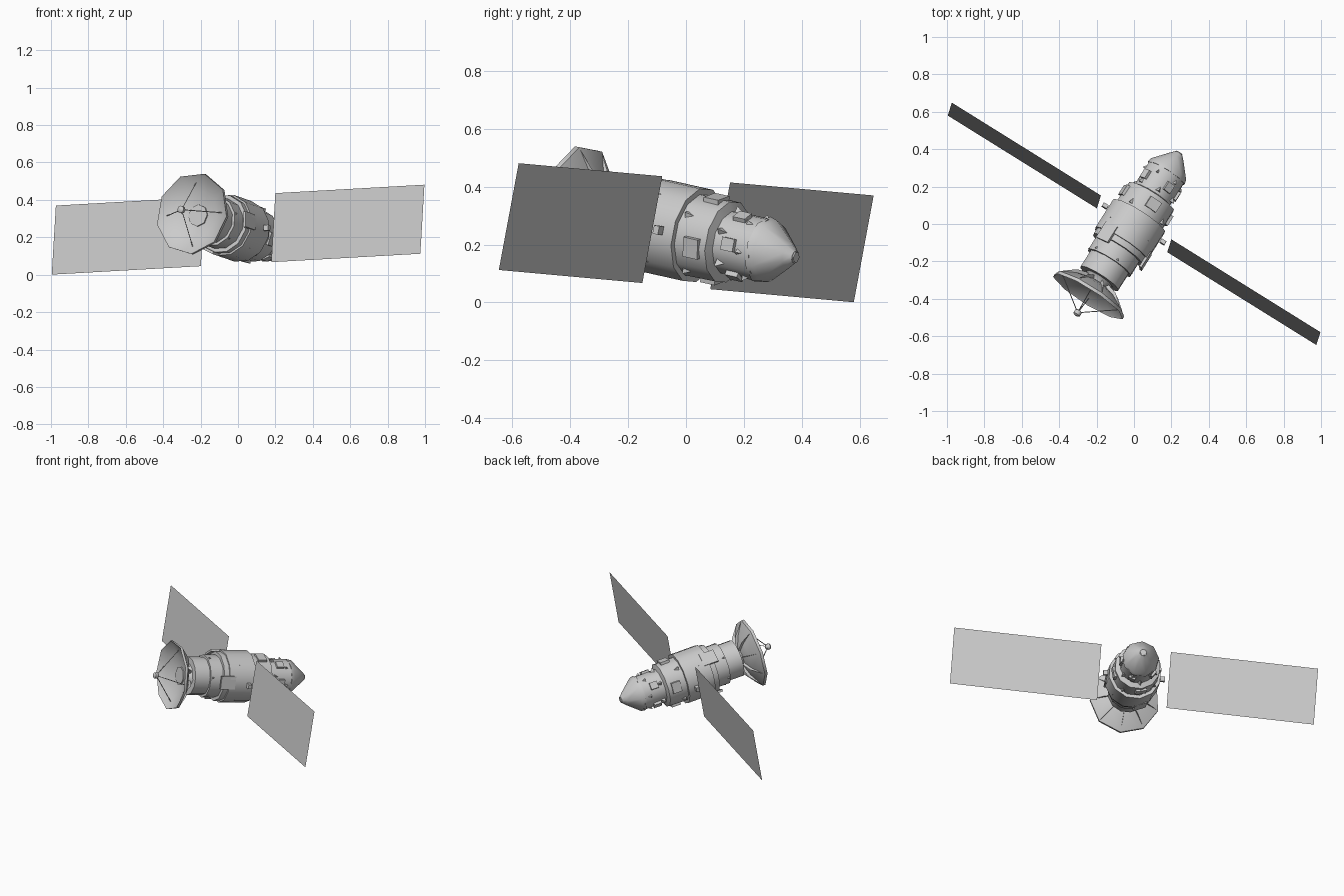
import bpy, bmesh, math
from mathutils import Matrix, Vector

if "Cube" in bpy.data.objects:
    bpy.data.objects.remove(bpy.data.objects["Cube"])

# Craft frame: local x = panel span, y = body axis toward the nose, z = panel height
U = Vector((0.848, -0.528, 0.048)).normalized()
V = Vector((0.053, 0.186, 0.981))
V = (V - U * V.dot(U)).normalized()
N = V.cross(U)
FRAME = Matrix.Translation((0, 0, 0.241)) @ Matrix((U, N, V)).transposed().to_4x4()


def make(name, bm, smooth=None):
    bmesh.ops.recalc_face_normals(bm, faces=bm.faces[:])
    me = bpy.data.meshes.new(name)
    bm.to_mesh(me)
    bm.free()
    if smooth:
        me.shade_smooth()
        me.set_sharp_from_angle(angle=math.radians(smooth))
    ob = bpy.data.objects.new(name, me)
    ob.matrix_world = FRAME
    bpy.context.collection.objects.link(ob)
    return ob


def lathe(name, profile, sides, turn=0, smooth=46, caps=True):
    """Spin (axial, radius) points around the body axis."""
    bm = bmesh.new()
    rings = []
    for t, r in profile:
        angles = [math.radians(turn) + math.tau * i / sides for i in range(sides)]
        rings.append([bm.verts.new((r * math.cos(a), t, r * math.sin(a))) for a in angles])
    for lo, hi in zip(rings, rings[1:]):
        for i in range(sides):
            j = (i + 1) % sides
            bm.faces.new((lo[i], lo[j], hi[j], hi[i]))
    if caps:
        bm.faces.new(rings[0])
        bm.faces.new(rings[-1])
    return make(name, bm, smooth)


def boxes(name, items):
    """Boxes given as (axial, radius, angle, (tangent, axial, radial size))."""
    bm = bmesh.new()
    for t, r, ang, size in items:
        m = (Matrix.Rotation(-math.radians(ang - 90), 4, 'Y')
             @ Matrix.Translation((0, t, r)) @ Matrix.Diagonal((*size, 1)))
        bmesh.ops.create_cube(bm, size=1, matrix=m)
    return make(name, bm)


def wedges(name, items):
    """Small three-sided fairings given as (axial, radius, angle, length, height)."""
    bm = bmesh.new()
    for t, r, ang, length, height in items:
        m = Matrix.Rotation(-math.radians(ang - 90), 4, 'Y') @ Matrix.Translation((0, t, r))
        pts = [(-length * .45, 0, -.02), (length * .45, 0, -.02), (0, length, -.02), (0, 0, height)]
        v = [bm.verts.new(m @ Vector(p)) for p in pts]
        for f in ((0, 1, 2), (0, 1, 3), (1, 2, 3), (2, 0, 3)):
            bm.faces.new([v[i] for i in f])
    return make(name, bm)


def rod(bm, a, b, r):
    d = b - a
    m = Matrix.Translation((a + b) / 2) @ d.to_track_quat('Z', 'Y').to_matrix().to_4x4()
    bmesh.ops.create_cone(bm, cap_ends=True, segments=4, radius1=r, radius2=r, depth=d.length, matrix=m)


# Stepped hull: rear drum, wide middle band, forward drum, narrow collar
lathe("body", [(-.352, .122), (-.25, .122), (-.25, .137), (-.165, .137), (-.165, .158),
               (-.13, .158), (-.13, .168), (.05, .168), (.05, .147), (.175, .145),
               (.185, .112), (.335, .112)], 12, 15)

# Faceted nose
lathe("nose", [(.325, .118), (.35, .112), (.43, .045), (.455, .022)], 9, 10)
lathe("nose_tip", [(.45, .02), (.46, .02)], 6)

# Neck between hull and dish
lathe("dish_neck", [(-.35, .085), (-.375, .06), (-.41, .06)], 8)

# Dish: closed shell with hollow front and rim
lathe("dish", [(-.398, .0005), (-.402, .06), (-.42, .13), (-.46, .215), (-.468, .222),
               (-.45, .222), (-.40, .13), (-.378, .06), (-.376, .0005)], 9, -7, caps=False)

# Back ribs of the dish
bm = bmesh.new()
for i in range(9):
    a = math.radians(-7 + 40 * i)
    d = Vector((math.cos(a), 0, math.sin(a)))
    v = [bm.verts.new(d * r + Vector((0, t, 0)))
         for t, r in ((-.378, .06), (-.362, .075), (-.385, .14), (-.449, .218), (-.40, .13))]
    bm.faces.new(v)
make("dish_back_ribs", bm)

# Feed horn on four struts
lathe("feed_horn", [(-.59, .012), (-.583, .02), (-.565, .02), (-.555, .01)], 8)
bm = bmesh.new()
for i in range(4):
    a = math.radians(90 * i)
    rod(bm, Vector((0, -.572, 0)), Vector((.175 * math.cos(a), -.441, .175 * math.sin(a))), .0025)
make("feed_struts", bm)

# Solar panels, thin flat sheets mirrored left and right
for side, label in ((-1, "left"), (1, "right")):
    bm = bmesh.new()
    bm.faces.new([bm.verts.new((side * x, .001, z)) for x, z in
                  ((.222, -.188), (1.162, -.188), (1.162, .188), (.222, .188))])
    make(label + "_solar_panel", bm)

# Panel hinge brackets
boxes("panel_brackets", [(0, .182, a, (.03, .022, .03)) for a in (0, 180)])

# Equipment plates around the hull
boxes("equipment_plates",
      [(-.14, .158, a, (.085, .10, .014)) for a in (5, 125, 245)]
      + [(.12, .142, a, (.07, .06, .022)) for a in (-15, 75, 165, 255)]
      + [(.25, .112, a, (.045, .05, .022)) for a in (0, 60, 140, 215, 290)])

# Triangular fairings scattered along the steps
wedges("fairings",
       [(.20, .112, a, .05, .022) for a in range(20, 380, 60)]
       + [(.285, .112, a, .045, .014) for a in range(-10, 350, 60)]
       + [(.065, .145, a, .06, .012) for a in range(30, 390, 90)]
       + [(-.06, .163, a, .05, .008) for a in range(45, 405, 90)]
       + [(-.24, .132, a, .05, .014) for a in range(15, 375, 60)])
